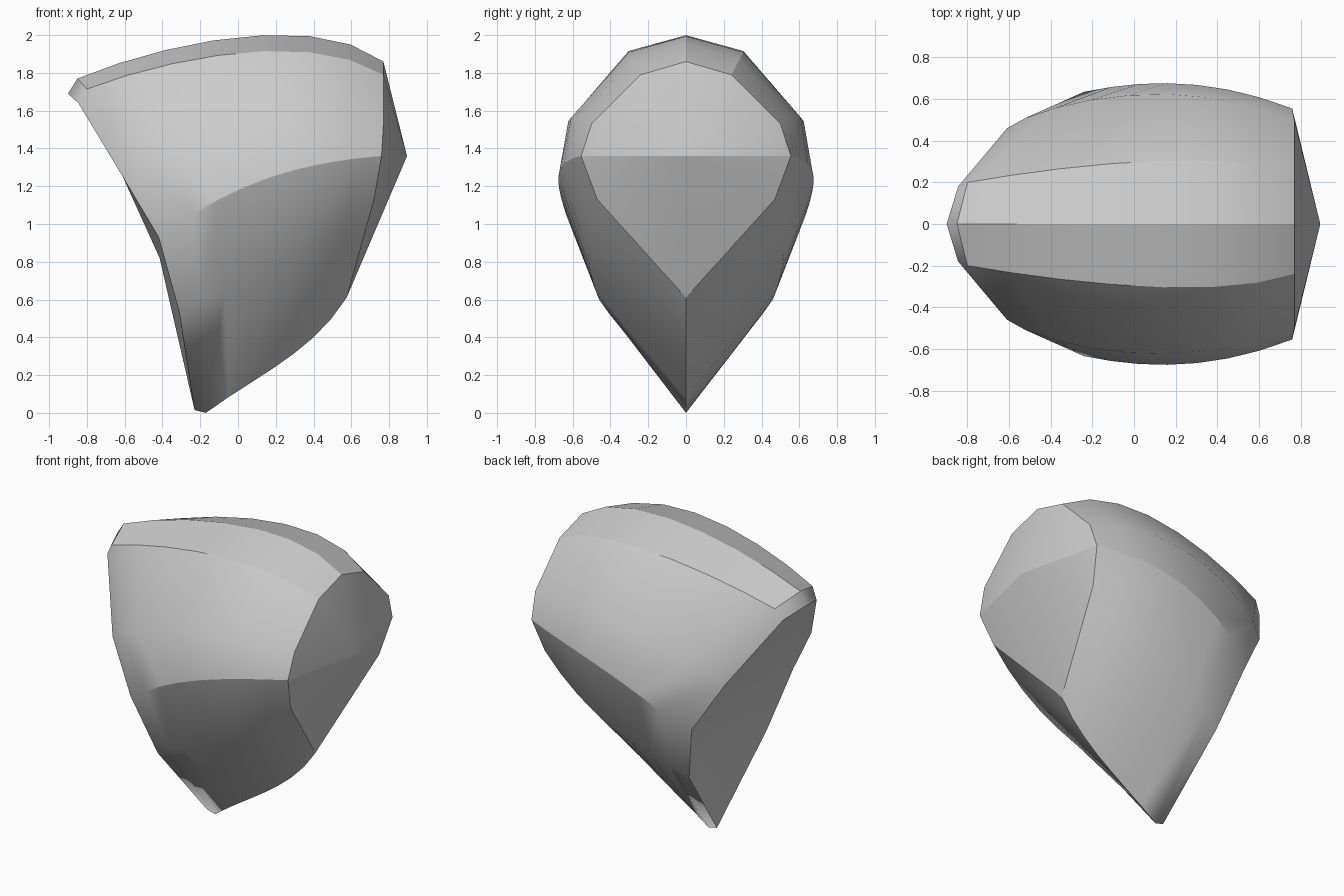
import bpy
import bmesh
from mathutils import Vector

cube = bpy.data.objects.get("Cube")
if cube:
    bpy.data.objects.remove(cube, do_unlink=True)

STATIONS = 8

# Outline of the left cap, ridge to keel
RIM = {
    "ridge": (-.9, 0, 1.69),
    "crown": (-.845, .18, 1.64),
    "shoulder": (-.61, .46, 1.25),
    "waist": (-.42, .54, .93),
    "flank": (-.31, .41, .53),
    "keel": (-.23, 0, .015),
}
# Lengthwise rails: four points each, from just behind the rim to the right cap
RAILS = {
    "ridge": [(-.85, 0, 1.77), (-.3, 0, 1.94), (.3, 0, 2), (.77, 0, 1.86)],
    "crown": [(-.8, .2, 1.715), (-.27, .275, 1.865), (.3, .305, 1.915), (.77, .24, 1.79)],
    "shoulder": [(-.52, .51, 1.32), (-.15, .605, 1.47), (.3, .615, 1.56), (.77, .5, 1.53)],
    "waist": [(-.24, .635, 1.05), (.07, .675, 1.21), (.4, .655, 1.31), (.76, .555, 1.36)],
    "flank": [(-.2, .46, .6), (.1, .5, .72), (.4, .52, .9), (.72, .47, 1.13)],
    "keel": [(-.17, 0, 0), (.1, 0, .18), (.36, 0, .365), (.575, 0, .61)],
}
CREASED = ("ridge", "crown", "waist", "keel")


def along(points, t):
    """Cubic through four evenly spaced points."""
    result = Vector()
    for i, point in enumerate(points):
        weight = 1.0
        for j in range(len(points)):
            if j != i:
                weight *= (t * 3 - j) / (i - j)
        result += Vector(point) * weight
    return result


def sample(name):
    """All points of one rail, starting on the left rim."""
    steps = [k / (STATIONS - 1) for k in range(STATIONS)]
    return [Vector(RIM[name])] + [along(RAILS[name], t) for t in steps]


def mirrored(path):
    return [Vector((p.x, -p.y, p.z)) for p in path]


bm = bmesh.new()
names = list(RAILS)
half = [sample(name) for name in names]
loop = half + [mirrored(path) for path in reversed(half[1:-1])]
loop_names = names + names[-2:0:-1]
columns = [[bm.verts.new(p) for p in path] for path in loop]
count = len(columns)

# Body skin
for i, column in enumerate(columns):
    other = columns[(i + 1) % count]
    for k in range(STATIONS):
        bm.faces.new((column[k], column[k + 1], other[k + 1], other[k]))

# Pointed right cap
tip = bm.verts.new((.895, 0, 1.36))
for i in range(count):
    bm.faces.new((columns[i][-1], tip, columns[(i + 1) % count][-1]))

# Left cap: flat upper strip and a fan below it
rim = [column[0] for column in columns]
hub = bm.verts.new((-.415, 0, .82))
bm.faces.new((rim[0], rim[1], rim[-1]))
bm.faces.new((rim[1], rim[2], rim[-2], rim[-1]))
for i in range(2, count - 2):
    bm.faces.new((rim[i], rim[i + 1], hub))
bm.faces.new((rim[-2], rim[2], hub))

bmesh.ops.recalc_face_normals(bm, faces=bm.faces)
for face in bm.faces:
    face.smooth = True


def sharpen(chain):
    for a, b in zip(chain, chain[1:]):
        bm.edges.get((a, b)).smooth = False


# Hard creases along the rails, across the right cap, around both rims
# and behind the upper chamfer
for name, column in zip(loop_names, columns):
    if name in CREASED:
        sharpen(column[1:])
    if name == "waist":
        sharpen([column[-1], tip])
for k in (0, STATIONS):
    ring = [column[k] for column in columns]
    sharpen(ring + ring[:1])
sharpen([columns[-1][1], columns[0][1], columns[1][1]])

mesh = bpy.data.meshes.new("faceted_body")
bm.to_mesh(mesh)
bm.free()
body = bpy.data.objects.new("faceted_body", mesh)
bpy.context.collection.objects.link(body)

# Plain grey material
grey = bpy.data.materials.new("light_grey")
grey.use_nodes = True
colour = (.6, .6, .6, 1)
grey.diffuse_color = colour
grey.node_tree.nodes["Principled BSDF"].inputs["Base Color"].default_value = colour
mesh.materials.append(grey)
